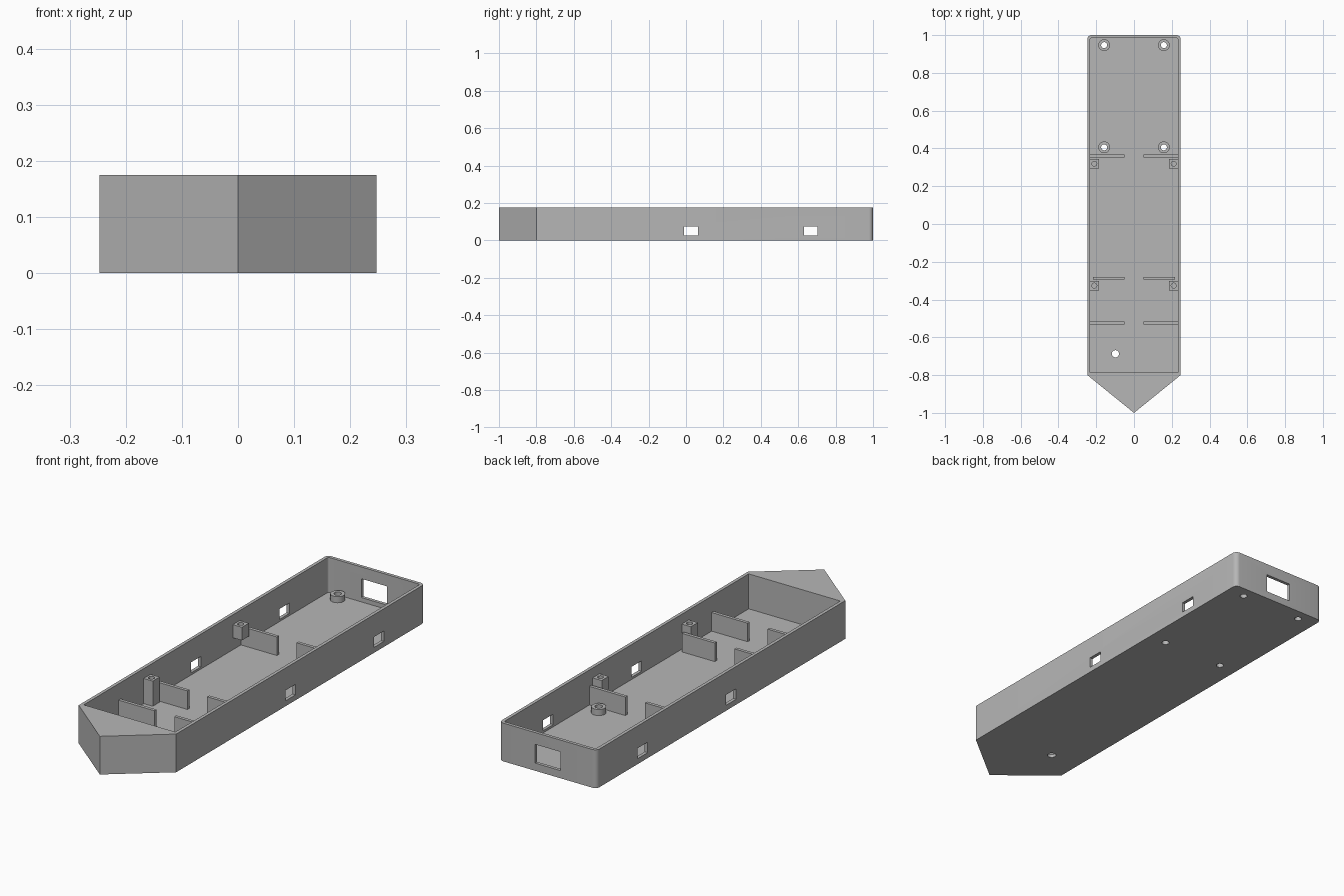
import bpy, bmesh, math

if "Cube" in bpy.data.objects:
    bpy.data.objects.remove(bpy.data.objects["Cube"], do_unlink=True)

GREY = bpy.data.materials.new("plain grey plastic")
GREY.use_nodes = True
COLOUR = (0.47, 0.47, 0.47, 1)
GREY.diffuse_color = COLOUR
GREY.node_tree.nodes["Principled BSDF"].inputs["Base Color"].default_value = COLOUR

HALF_W, WALL, HEIGHT, FLOOR = 0.247, 0.015, 0.175, 0.015
INNER = HALF_W - WALL
SIDES = (("right", -1), ("left", 1))


def prism(name, outline, z0, z1):
    """Extrude a flat outline from z0 up to z1."""
    bm = bmesh.new()
    face = bm.faces.new([bm.verts.new((x, y, z0)) for x, y in outline])
    top = bmesh.ops.extrude_face_region(bm, geom=[face])["geom"]
    verts = [v for v in top if isinstance(v, bmesh.types.BMVert)]
    bmesh.ops.translate(bm, verts=verts, vec=(0, 0, z1 - z0))
    bmesh.ops.recalc_face_normals(bm, faces=bm.faces)
    mesh = bpy.data.meshes.new(name)
    bm.to_mesh(mesh)
    bm.free()
    mesh.materials.append(GREY)
    obj = bpy.data.objects.new(name, mesh)
    bpy.context.collection.objects.link(obj)
    return obj


def box(name, x0, x1, y0, y1, z0, z1):
    return prism(name, [(x0, y0), (x1, y0), (x1, y1), (x0, y1)], z0, z1)


def arc(cx, cy, r, start, sweep, steps):
    angles = [math.radians(start + sweep * i / steps) for i in range(steps + 1)]
    return [(cx + r * math.cos(a), cy + r * math.sin(a)) for a in angles]


def cylinder(name, x, y, r, z0, z1):
    return prism(name, arc(x, y, r, 0, 360, 32)[:-1], z0, z1)


def activate(obj):
    bpy.ops.object.select_all(action="DESELECT")
    obj.select_set(True)
    bpy.context.view_layer.objects.active = obj


def cut(cutter, *targets):
    """Subtract the cutter from each target, then discard it."""
    cutter.hide_render = True
    for target in targets:
        activate(target)
        mod = target.modifiers.new("cut", "BOOLEAN")
        mod.operation, mod.solver, mod.object = "DIFFERENCE", "EXACT", cutter
        bpy.ops.object.modifier_apply(modifier=mod.name)
    bpy.data.objects.remove(cutter, do_unlink=True)


# Hull: long tray with rounded back corners and a solid pointed nose
R = 0.022
hull = prism("hull", [(0, -1), (HALF_W, -0.8)]
             + arc(HALF_W - R, 1 - R, R, 0, 90, 6)
             + arc(R - HALF_W, 1 - R, R, 90, 90, 6)
             + [(-HALF_W, -0.8)], 0, HEIGHT)
r = 0.008
cut(prism("cavity", [(-INNER, -0.785), (INNER, -0.785)]
          + arc(INNER - r, 0.985 - r, r, 0, 90, 4)
          + arc(r - INNER, 0.985 - r, r, 90, 90, 4), FLOOR, 0.3), hull)

# Windows through both side walls and the back wall
for y0 in (-0.01, 0.63):
    cut(box("side_window", -0.4, 0.4, y0, y0 + 0.073, 0.025, 0.073), hull)
cut(box("back_window", -0.065, 0.065, 0.9, 1.1, 0.035, 0.121), hull)

# Cable hole in the floor
cut(cylinder("floor_hole", -0.098, -0.687, 0.019, -0.1, 0.1), hull)

parts = [hull]
for side, s in SIDES:
    # Round standoffs with holes right through the floor
    for place, y in (("rear", 0.947), ("middle", 0.406)):
        post = cylinder(f"{place}_{side}_standoff", s * 0.158, y, 0.031, FLOOR, 0.043)
        cut(cylinder("screw_hole", s * 0.158, y, 0.016, -0.1, 0.2), post, hull)
        parts.append(post)

    # Divider plates standing on the floor
    for place, y, outer in (("rear", 0.36, INNER), ("middle", -0.287, 0.217),
                            ("front", -0.525, INNER)):
        parts.append(box(f"{place}_{side}_divider", *sorted((s * 0.05, s * outer)),
                         y - 0.0075, y + 0.0075, FLOOR, 0.1))

    # Square screw posts on the walls; the rear ones are raised brackets
    for place, y, z0 in (("rear", 0.319, 0.07), ("front", -0.326, FLOOR)):
        post = box(f"{place}_{side}_screw_post", *sorted((s * 0.186, s * INNER)),
                   y - 0.025, y + 0.025, z0, 0.13)
        cut(cylinder("pilot_hole", s * 0.21, y, 0.013, 0.09, 0.2), post)
        parts.append(post)

for part in parts:
    activate(part)
    bpy.ops.object.shade_smooth_by_angle(angle=math.radians(30))
